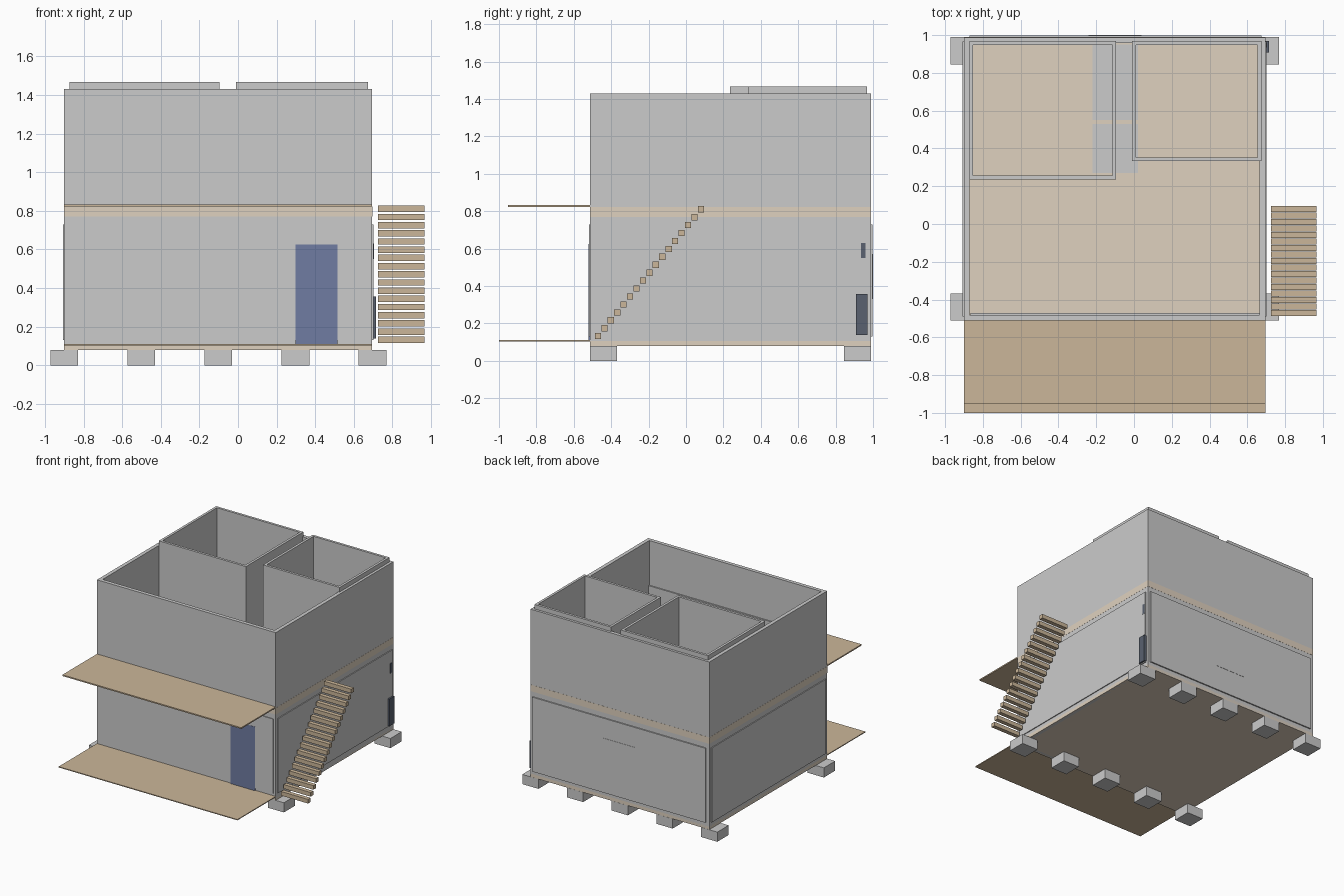
import bpy, bmesh

if "Cube" in bpy.data.objects:
    bpy.data.objects.remove(bpy.data.objects["Cube"])


def material(name, rgb):
    m = bpy.data.materials.new(name)
    m.diffuse_color = (*rgb, 1)
    m.use_nodes = True
    m.node_tree.nodes["Principled BSDF"].inputs["Base Color"].default_value = m.diffuse_color
    return m


WOOD = material("wood", (0.60, 0.47, 0.32))
FLOOR = material("floor_tan", (0.74, 0.64, 0.52))
BLUE = material("door_blue", (0.16, 0.20, 0.36))
DARK = material("dark_glass", (0.10, 0.12, 0.16))


def finish(name, bm, mat=None):
    me = bpy.data.meshes.new(name)
    bmesh.ops.recalc_face_normals(bm, faces=bm.faces)
    bm.to_mesh(me)
    bm.free()
    ob = bpy.data.objects.new(name, me)
    bpy.context.collection.objects.link(ob)
    if mat:
        me.materials.append(mat)
    return ob


def box(name, x0, x1, y0, y1, z0, z1, mat=None):
    bm = bmesh.new()
    bmesh.ops.create_cube(bm, size=1)
    for v in bm.verts:
        v.co = (x1 if v.co.x > 0 else x0,
                y1 if v.co.y > 0 else y0,
                z1 if v.co.z > 0 else z0)
    return finish(name, bm, mat)


def shell(name, x0, x1, y0, y1, z0, z1, t, mat=None):
    """Rectangular ring of walls, open above and below."""
    bm = bmesh.new()
    rings = []
    for d, z in ((0, z0), (0, z1), (t, z1), (t, z0)):
        pts = ((x0 + d, y0 + d), (x1 - d, y0 + d), (x1 - d, y1 - d), (x0 + d, y1 - d))
        rings.append([bm.verts.new((x, y, z)) for x, y in pts])
    for r in range(4):
        a, b = rings[r], rings[(r + 1) % 4]
        for i in range(4):
            j = (i + 1) % 4
            bm.faces.new((a[i], a[j], b[j], b[i]))
    return finish(name, bm, mat)


X0, X1, Y0, Y1 = -0.90, 0.695, -0.512, 0.988

# Foundation piers in two rows
for row, y in (("front", -0.44), ("back", 0.917)):
    for i in range(5):
        x = -0.90 + 0.399 * i
        box(f"{row}_pier_{i + 1}", x - 0.072, x + 0.072, y - 0.072, y + 0.072, 0, 0.078)

# Floors and outer walls
box("ground_floor", X0, X1, Y0, Y1, 0.078, 0.105, FLOOR)
shell("lower_walls", X0, X1, Y0, Y1, 0.078, 0.77, 0.03)
e = 0.001
box("upper_floor", X0 - e, X1 + e, Y0 - e, Y1 + e, 0.77, 0.822, FLOOR)
shell("upper_walls", X0, X1, Y0, Y1, 0.822, 1.43, 0.03)

# Rooms on the upper storey, rising above the outer walls
shell("left_room_walls", -0.872, -0.095, 0.236, 0.968, 0.822, 1.466, 0.02)
shell("right_room_walls", -0.01, 0.674, 0.333, 0.968, 0.822, 1.466, 0.02)

# Lower storey rooms whose tops lie flush with the upper floor
for name, y0, y1 in (("lower_front_room", 0.27, 0.53), ("lower_back_room", 0.55, 0.95)):
    box(name, -0.22, 0.02, y0, y1, 0.105, 0.824)

# Cladding panels on the lower storey
box("left_cladding", X0 - 0.007, X0, -0.49, 0.965, 0.13, 0.73)
box("right_cladding", X1, X1 + 0.007, -0.49, 0.965, 0.13, 0.73)
box("back_cladding", -0.872, 0.674, Y1, 0.998, 0.13, 0.73)
box("front_cladding", -0.872, 0.674, Y0 - 0.006, Y0, 0.13, 0.73)
box("inner_front_panel", -0.865, 0.67, -0.482, -0.472, 0.83, 1.07)

# Door and windows
box("front_door", 0.297, 0.515, Y0 - 0.008, Y0, 0.107, 0.625, BLUE)
box("back_window", -0.24, 0.04, Y1, 1.0, 0.33, 0.57)
box("side_cabinet", X1, 0.715, 0.908, 0.97, 0.138, 0.357, DARK)
box("side_window", X1, 0.704, 0.935, 0.96, 0.55, 0.63, DARK)

# Front deck and balcony
box("front_deck", X0, X1, -1.0, Y0, 0.103, 0.110, WOOD)
box("balcony", X0, X1, -0.952, Y0, 0.822, 0.832, WOOD)

# Open outside stair
for i in range(17):
    y, z = -0.471 + 0.0344 * i, 0.132 + 0.0424 * i
    box(f"stair_tread_{i + 1}", 0.725, 0.966, y - 0.0165, y + 0.0165,
        z - 0.0165, z + 0.0165, WOOD)
